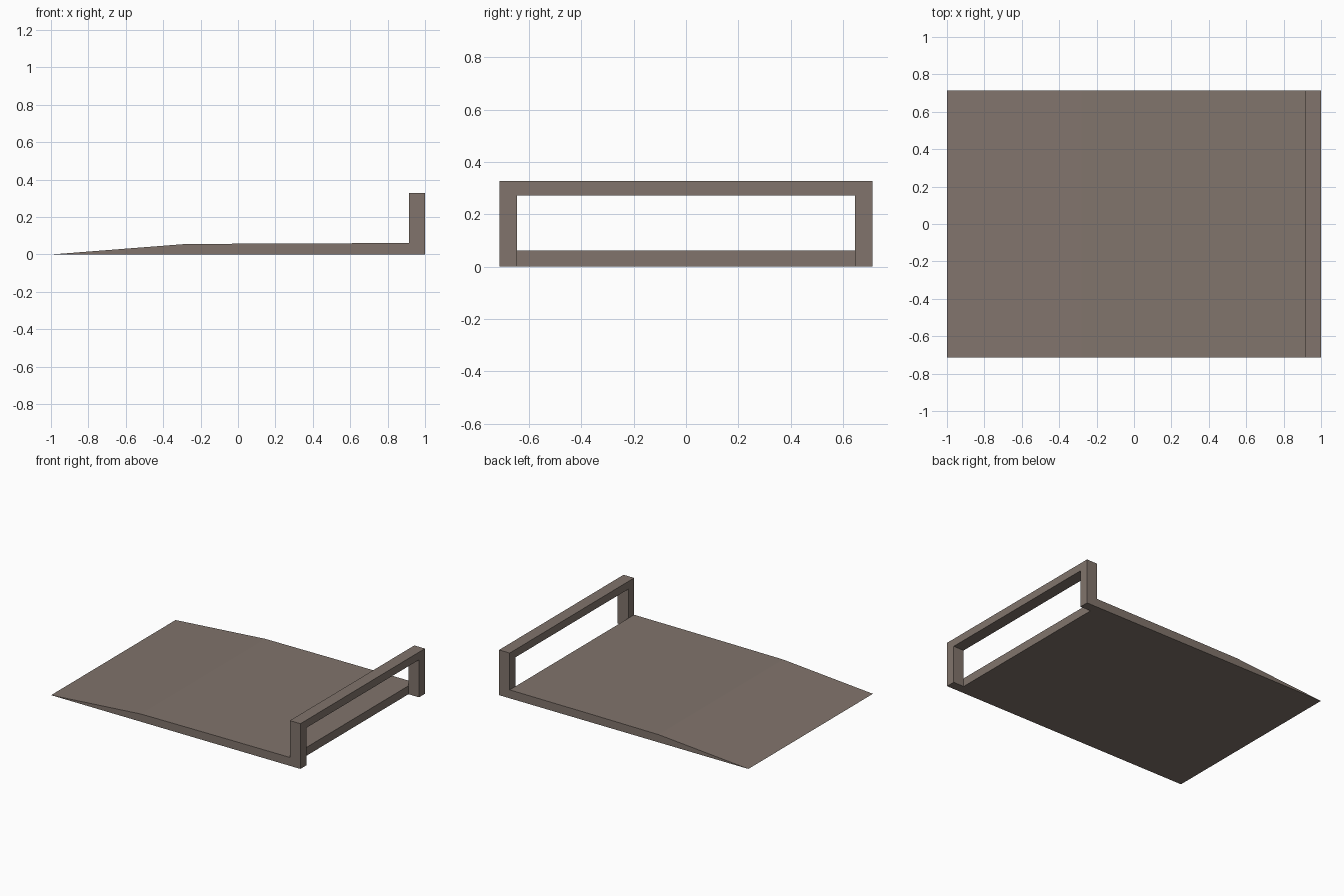
import bpy, bmesh
from mathutils import Vector

if "Cube" in bpy.data.objects:
    bpy.data.objects.remove(bpy.data.objects["Cube"])

mat = bpy.data.materials.new("warm grey")
mat.diffuse_color = (0.22, 0.175, 0.15, 1)
mat.use_nodes = True
mat.node_tree.nodes["Principled BSDF"].inputs["Base Color"].default_value = mat.diffuse_color


def extrude_profile(name, points, direction):
    """Fill a closed outline and extrude it into a solid part."""
    bm = bmesh.new()
    face = bm.faces.new([bm.verts.new(p) for p in points])
    ext = bmesh.ops.extrude_face_region(bm, geom=[face], use_keep_orig=True)
    verts = [g for g in ext["geom"] if isinstance(g, bmesh.types.BMVert)]
    bmesh.ops.translate(bm, verts=verts, vec=Vector(direction))
    bmesh.ops.recalc_face_normals(bm, faces=bm.faces)
    mesh = bpy.data.meshes.new(name)
    bm.to_mesh(mesh)
    bm.free()
    mesh.materials.append(mat)
    obj = bpy.data.objects.new(name, mesh)
    bpy.context.collection.objects.link(obj)
    return obj


W, WALL = 0.713, 0.067      # half width, frame post width
X0, X1 = 0.915, 1.0         # frame depth range
H, BAR = 0.328, 0.272       # frame top, underside of the top bar

# Wedge-ended ramp plate, profile in x-z
ramp = [(-1, 0), (X0, 0), (X0, 0.061), (0.25, 0.059), (-0.28, 0.056)]
extrude_profile("ramp_plate", [(x, -W, z) for x, z in ramp], (0, 2 * W, 0))

# Upright hoop at the thick end, open at the bottom, profile in y-z
right_half = [(W, H), (W, 0), (W - WALL, 0), (W - WALL, BAR)]
hoop = right_half + [(-y, z) for y, z in reversed(right_half)]
extrude_profile("end_hoop", [(X0, y, z) for y, z in hoop], (X1 - X0, 0, 0))
